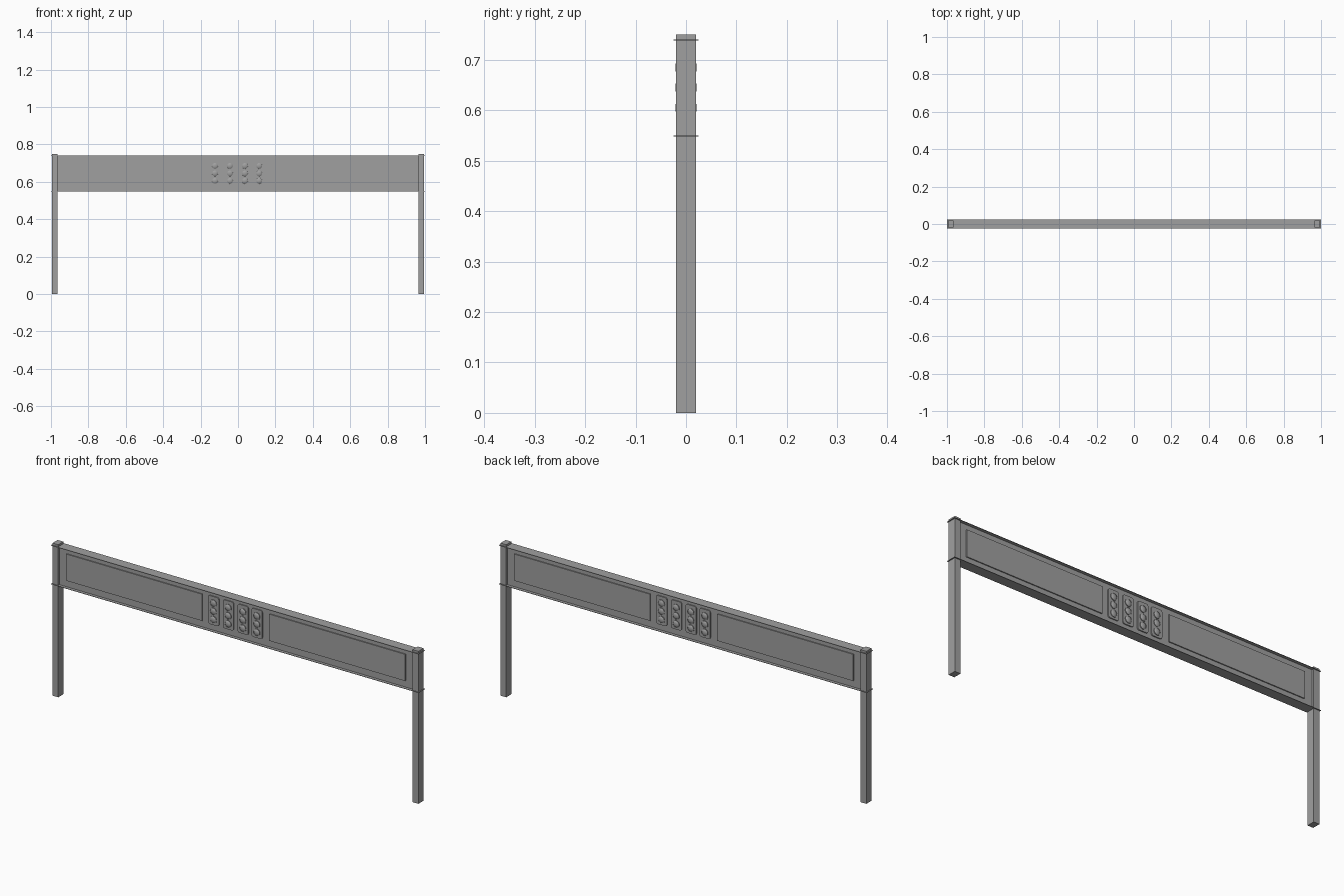
import bpy, bmesh, math
from mathutils import Matrix, Vector

old = bpy.data.objects.get("Cube")
if old:
    bpy.data.objects.remove(old, do_unlink=True)

grey = bpy.data.materials.new("grey metal")
grey.use_nodes = True
colour = (0.35, 0.35, 0.35, 1)
grey.diffuse_color = colour
grey.node_tree.nodes["Principled BSDF"].inputs["Base Color"].default_value = colour


def finish(name, bm, turn=0):
    """Turn the mesh to its side of the gantry and make an object of it."""
    bm.transform(Matrix.Rotation(turn, 4, "Z"))
    mesh = bpy.data.meshes.new(name)
    bm.to_mesh(mesh)
    bm.free()
    mesh.materials.append(grey)
    obj = bpy.data.objects.new(name, mesh)
    bpy.context.collection.objects.link(obj)
    return obj


def box(name, x, y, z, turn=0, corner=0):
    """Box from (low, high) ranges, with optional rounded front corners."""
    bm = bmesh.new()
    bmesh.ops.create_cube(bm, size=1)
    spans = (x, y, z)
    for v in bm.verts:
        v.co = Vector([lo + (hi - lo) * (c + 0.5) for (lo, hi), c in zip(spans, v.co)])
    if corner:
        edges = [e for e in bm.edges
                 if abs((e.verts[0].co - e.verts[1].co).normalized().y) > 0.9]
        bmesh.ops.bevel(bm, geom=edges, offset=corner, segments=4,
                        profile=0.5, affect="EDGES")
    return finish(name, bm, turn)


def lamp(name, x, z, turn):
    """Rimmed domed lens, turned from a profile of (radius, depth) points."""
    profile = [(0.018, 0), (0.018, 0.003), (0.0155, 0.003), (0.0155, 0.0015),
               (0.012, 0.004), (0.007, 0.0056), (0, 0.0062)]
    bm = bmesh.new()
    verts = [bm.verts.new((x + r, -0.015 - d, z)) for r, d in profile]
    edges = [bm.edges.new(pair) for pair in zip(verts, verts[1:])]
    bmesh.ops.spin(bm, geom=verts + edges, cent=(x, 0, z), axis=(0, 1, 0),
                   angle=math.tau, steps=20)
    bmesh.ops.remove_doubles(bm, verts=bm.verts, dist=0.00005)
    bmesh.ops.recalc_face_normals(bm, faces=bm.faces)
    # Face outwards even though the disc is open at its hidden back
    bm.normal_update()
    tip = min(bm.faces, key=lambda f: f.calc_center_median().y)
    if tip.normal.y > 0:
        bmesh.ops.reverse_faces(bm, faces=bm.faces)
    obj = finish(name, bm, turn)
    bpy.ops.object.select_all(action="DESELECT")
    obj.select_set(True)
    bpy.context.view_layer.objects.active = obj
    bpy.ops.object.shade_smooth_by_angle(angle=math.radians(35))


# Posts at both ends
for side, s in (("left", 1), ("right", -1)):
    box(side + "_post", sorted((s * 0.964, s * 0.995)), (-0.02, 0.02), (0, 0.75))

# Beam wall between two thin flanges
box("beam_wall", (-0.965, 0.965), (-0.01, 0.01), (0.55, 0.739))
for name, z in (("bottom_flange", 0.549), ("top_flange", 0.739)):
    box(name, (-1, 1), (-0.025, 0.025), (z - 0.001, z + 0.001))

# Sign boards and signal boxes, the same on each face
for face, turn in (("front", 0), ("back", math.pi)):
    for i, x in enumerate(((-0.925, -0.185), (0.18, 0.92))):
        box(f"{face}_board_{i}", x, (-0.015, -0.009), (0.582, 0.713), turn)
    for i, x in enumerate((-0.123, -0.043, 0.037, 0.113)):
        box(f"{face}_signal_box_{i}", (x - 0.029, x + 0.029), (-0.015, -0.009),
            (0.578, 0.718), turn, corner=0.01)
        for j in range(3):
            lamp(f"{face}_lamp_{i}_{j}", x, 0.605 + 0.04 * j, turn)
